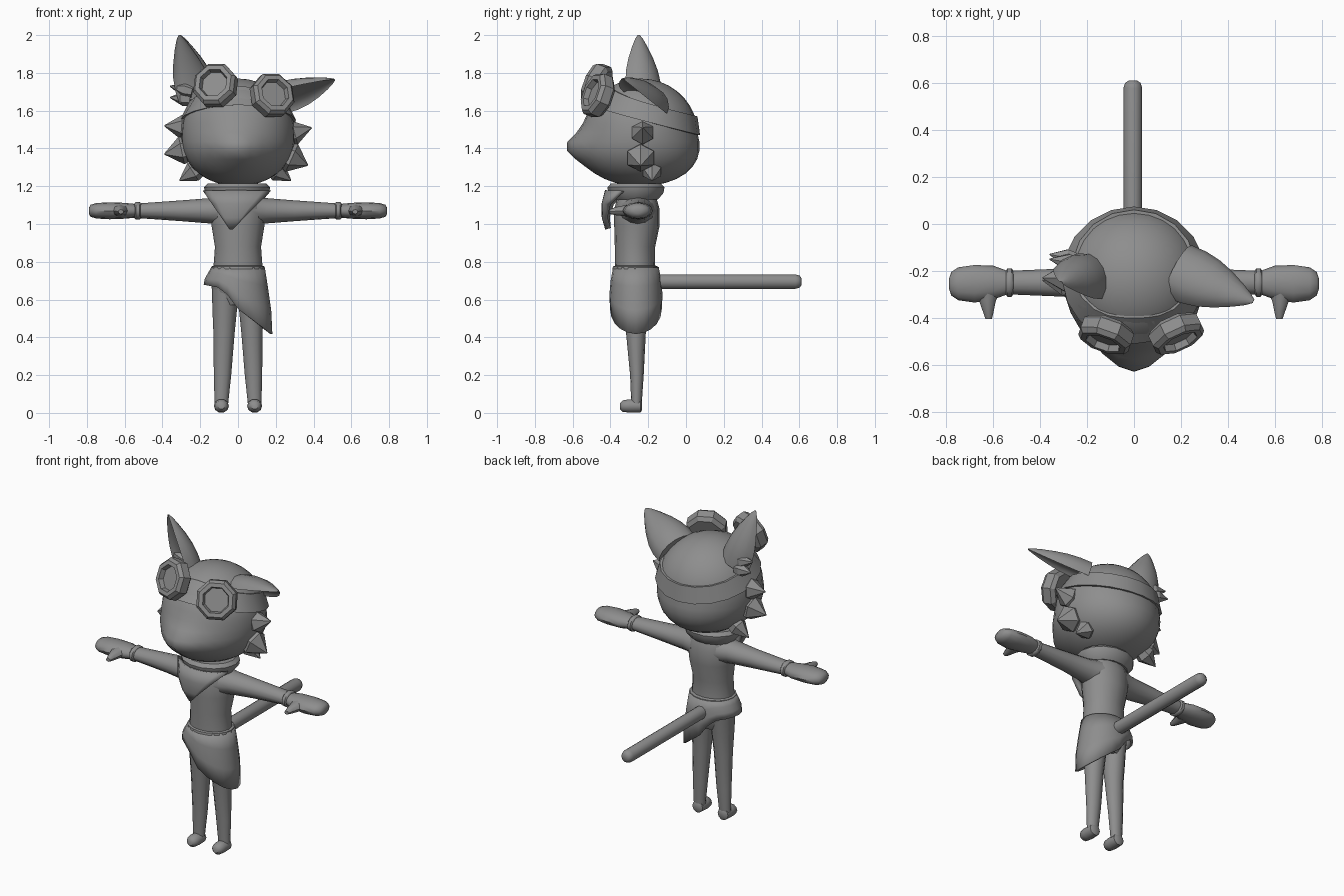
import bpy, bmesh, math
from mathutils import Vector

if "Cube" in bpy.data.objects:
    bpy.data.objects.remove(bpy.data.objects["Cube"])

grey = bpy.data.materials.new("plain grey")
grey.diffuse_color = (0.27, 0.27, 0.27, 1)
grey.use_nodes = True
grey.node_tree.nodes["Principled BSDF"].inputs["Base Color"].default_value = grey.diffuse_color


def finish(name, bm, smooth=45):
    bmesh.ops.recalc_face_normals(bm, faces=bm.faces[:])
    me = bpy.data.meshes.new(name)
    bm.to_mesh(me)
    bm.free()
    ob = bpy.data.objects.new(name, me)
    bpy.context.collection.objects.link(ob)
    me.materials.append(grey)
    if smooth:
        bpy.ops.object.select_all(action='DESELECT')
        ob.select_set(True)
        bpy.context.view_layer.objects.active = ob
        bpy.ops.object.shade_smooth_by_angle(angle=math.radians(smooth))
    return ob


def skin(name, rings, closed=True, caps=True, smooth=45):
    """Join rows of points into a surface."""
    bm = bmesh.new()
    rows = [[bm.verts.new(p) for p in r] for r in rings]
    n = len(rows[0])
    for a, b in zip(rows, rows[1:]):
        for i in range(n if closed else n - 1):
            j = (i + 1) % n
            bm.faces.new((a[i], a[j], b[j], b[i]))
    if caps:
        bm.faces.new(rows[0])
        bm.faces.new(rows[-1])
    return finish(name, bm, smooth)


def loft(name, sections, axis='z', sides=12, smooth=45):
    """Elliptical sections (x, y, z, radius1, radius2) across one axis."""
    u, v = {'z': ((1, 0, 0), (0, 1, 0)), 'x': ((0, 1, 0), (0, 0, 1)),
            'y': ((1, 0, 0), (0, 0, 1))}[axis]
    u, v = Vector(u), Vector(v)
    rings = []
    for x, y, z, r1, r2 in sections:
        rings.append([Vector((x, y, z)) + u * r1 * math.cos(k * math.tau / sides)
                      + v * r2 * math.sin(k * math.tau / sides) for k in range(sides)])
    return skin(name, rings, smooth=smooth)


def turned(name, base, direction, profile, sides, smooth=0):
    """Revolved profile (radius, distance) along a direction."""
    q = Vector(direction).to_track_quat('Z', 'Y')
    rings = []
    for r, d in profile:
        rings.append([Vector(base) + q @ Vector((r * math.cos((k + .5) * math.tau / sides),
                      r * math.sin((k + .5) * math.tau / sides), d)) for k in range(sides)])
    return skin(name, rings, smooth=smooth)


def solidify(ob, t):
    m = ob.modifiers.new("thickness", 'SOLIDIFY')
    m.thickness = t
    m.offset = 0


# head with a soft muzzle and a full jaw
bm = bmesh.new()
bmesh.ops.create_uvsphere(bm, u_segments=28, v_segments=18, radius=1)
for v in bm.verts:
    x, y, z = v.co
    jaw = 1 + 0.3 * max(0, -z)
    X, Y, Z = x * 0.30 * (1 + 0.1 * max(0, -z)), y * 0.30 * jaw, z * 0.285
    if y < 0:
        Y -= 0.085 * math.exp(-(X / 0.15) ** 2 - ((Z + 0.075) / 0.085) ** 2)
    v.co = (X, Y - 0.24, Z + 1.485)
finish("head", bm, 60)

# strap tilted around the head
rings = []
for dz, grow in ((-.05, .98), (-.05, 1.05), (.05, 1.05), (.05, .97)):
    ring = []
    for k in range(20):
        a = k * math.tau / 20
        z = 1.6 - 0.08 * math.sin(a) + dz
        r = math.sqrt(1 - ((z - 1.485) / 0.285) ** 2) * grow if z < 1.76 else .2
        ring.append((0.30 * r * math.cos(a), -0.24 + 0.30 * r * math.sin(a), z))
    rings.append(ring)
skin("goggle_strap", rings, caps=False, smooth=35)

# goggles
for side, pos, d in (("left", (-.12, -.475, 1.735), (-.3, -.85, .33)),
                     ("right", (.182, -.47, 1.682), (.38, -.82, .33))):
    turned(side + "_goggle", pos, d,
           [(.10, -.05), (.122, -.03), (.122, .02), (.105, .04),
            (.08, .04), (.072, .012), (.01, .012)], 8)


# cupped ears
def ear(name, base, tip, opening, w, t):
    base, tip = Vector(base), Vector(tip)
    ax = (tip - base).normalized()
    u = ax.cross(Vector(opening)).normalized()
    n = u.cross(ax).normalized()
    rings = []
    for f, s in ((0, 1), (.2, 1), (.4, .9), (.6, .7), (.8, .43), (.93, .22), (1, .06)):
        c = base.lerp(tip, f) + n * 0.03 * s
        ring = []
        for k in range(16):
            a = k * math.tau / 16
            d = math.sin(a)
            ring.append(c + u * w * s * math.cos(a) + n * t * s * (d if d < 0 else -.45 * d))
        rings.append(ring)
    skin(name, rings, smooth=50)


ear("left_ear", (-.2, -.22, 1.67), (-.31, -.25, 2.0), (-.6, -.8, 0), .12, .12)
ear("right_ear", (.19, -.19, 1.66), (.51, -.33, 1.765), (.2, -.5, -.8), .13, .10)

# cheek and ear tufts
tufts = [((-.25, -.23, 1.51), (-.39, -.23, 1.52), .065), ((-.25, -.24, 1.40), (-.39, -.24, 1.37), .075),
         ((-.2, -.18, 1.30), (-.31, -.18, 1.23), .055), ((.25, -.23, 1.47), (.39, -.23, 1.51), .065),
         ((.24, -.24, 1.37), (.37, -.24, 1.31), .08), ((.18, -.18, 1.30), (.28, -.18, 1.23), .055),
         ((-.24, -.17, 1.70), (-.36, -.15, 1.73), .04), ((-.25, -.15, 1.66), (-.36, -.13, 1.67), .04)]
for i, (b, t, r) in enumerate(tufts):
    d = Vector(t) - Vector(b)
    turned("fur_tuft_%d" % i, b, d, [(r * .8, 0), (r, d.length * .35), (.003, d.length)], 6)

# torso and hips
loft("torso", [(0, -.26, 1.20, .07, .07), (0, -.26, 1.15, .125, .10), (0, -.26, 1.08, .15, .12),
               (0, -.26, .99, .14, .12), (0, -.27, .88, .122, .107), (0, -.27, .77, .13, .105),
               (0, -.265, .66, .14, .115), (0, -.265, .57, .10, .07)], sides=16, smooth=60)

# scarf collar and front point
loft("scarf_collar", [(-.005, -.265, 1.13, .14, .12), (-.005, -.265, 1.165, .17, .15),
                      (-.005, -.265, 1.195, .175, .155), (-.005, -.265, 1.215, .155, .135)], sides=14)
rows = []
for f in (0, .35, .7, 1):
    row = []
    for k in range(9):
        s = k / 4 - 1
        x = -.005 - .03 * f + .172 * s * (1 - .97 * f)
        bulge = .02 * math.sin(math.pi * f)
        row.append((x, -.27 - bulge - .145 * math.sqrt(max(0, 1 - (x / .19) ** 2)),
                    1.175 - .2 * f))
    rows.append(row)
solidify(skin("scarf_point", rows, closed=False, caps=False), .03)

# arms, cuffs, hands, thumbs, legs and feet on both sides
for s, side in ((-1, "left"), (1, "right")):
    loft(side + "_arm", [(s * .08, -.26, 1.07, .10, .08), (s * .15, -.255, 1.07, .075, .067),
                         (s * .3, -.25, 1.07, .06, .055), (s * .54, -.25, 1.07, .05, .038)], 'x')
    loft(side + "_cuff", [(s * .515, -.25, 1.07, .05, .04), (s * .522, -.25, 1.07, .061, .047),
                          (s * .54, -.25, 1.07, .061, .047), (s * .547, -.25, 1.07, .05, .04)], 'x')
    loft(side + "_hand", [(s * .54, -.25, 1.07, .05, .036), (s * .60, -.25, 1.07, .072, .042),
                          (s * .68, -.255, 1.07, .08, .045), (s * .75, -.255, 1.07, .07, .041),
                          (s * .78, -.255, 1.07, .05, .032), (s * .79, -.255, 1.07, .02, .015)], 'x')
    loft(side + "_thumb", [(s * .625, -.28, 1.07, .055, .035), (s * .625, -.33, 1.07, .035, .028),
                           (s * .622, -.37, 1.068, .024, .022), (s * .62, -.405, 1.065, .014, .012)],
         'y', 8)
    loft(side + "_leg", [(s * .07, -.265, .70, .068, .09), (s * .07, -.265, .56, .066, .07),
                         (s * .074, -.265, .42, .056, .052), (s * .082, -.26, .2, .046, .036),
                         (s * .088, -.262, .05, .036, .028)])
    loft(side + "_foot", [(s * .088, -.232, .037, .022, .022), (s * .088, -.24, .037, .036, .036),
                          (s * .088, -.30, .037, .04, .037), (s * .088, -.335, .036, .034, .032),
                          (s * .088, -.35, .035, .018, .016)], 'y', 10)


# wrap skirt with a slanting hem
def hem(x):
    for (x0, z0), (x1, z1) in (((-.3, .70), (-.08, .66)), ((-.08, .66), (0, .55)), ((0, .55), (.2, .40))):
        if x <= x1:
            return z0 + (z1 - z0) * (x - x0) / (x1 - x0)
    return .40


rows = []
for f in (0, .3, .65, 1):
    row = []
    for k in range(20):
        a = k * math.tau / 20
        x = (.136 + .04 * min(1, f * 1.3)) * math.cos(a)
        flare = .02 * math.sin(math.pi * f * .7)
        row.append((x, -.265 + (.115 + flare) * math.sin(a), .77 + (hem(x) - .77) * f))
    rows.append(row)
solidify(skin("wrap_skirt", rows, caps=False), .012)
loft("waistband", [(0, -.268, .758, .13, .11), (0, -.268, .762, .143, .121),
                   (0, -.268, .775, .141, .119), (0, -.268, .78, .128, .105)], sides=16)

# tail
loft("tail", [(-.005, -.2, .695, .04, .04), (-.005, .58, .695, .04, .04),
              (-.005, .602, .695, .033, .033), (-.005, .612, .695, .018, .018)], 'y', 10)
